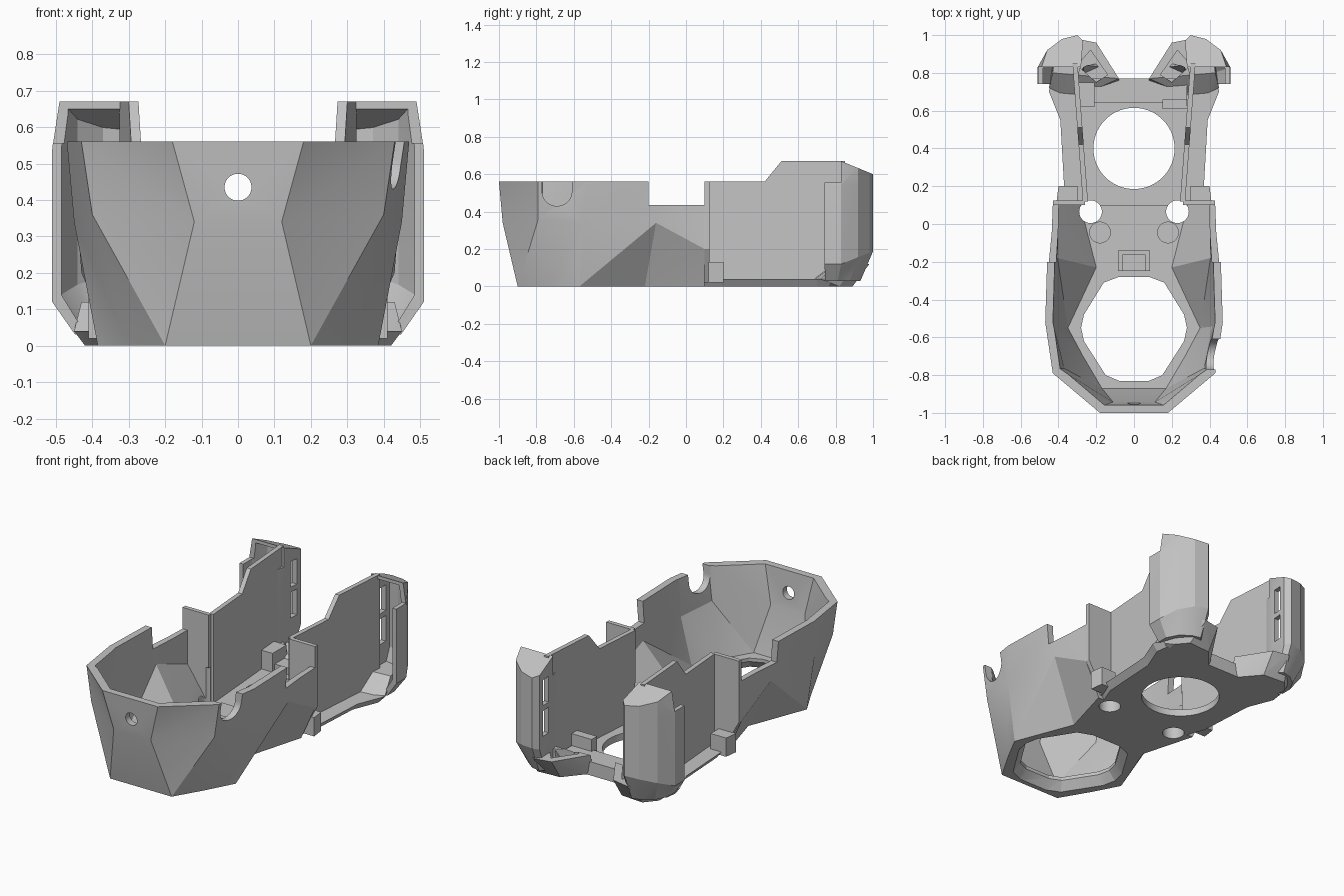
import bpy, bmesh, math
from mathutils import Vector

if "Cube" in bpy.data.objects:
    bpy.data.objects.remove(bpy.data.objects["Cube"], do_unlink=True)

GREY = (0.55, 0.55, 0.55, 1)
mat = bpy.data.materials.new("Light grey plastic")
mat.use_nodes = True
mat.diffuse_color = GREY
mat.node_tree.nodes["Principled BSDF"].inputs["Base Color"].default_value = GREY


def finish(name, bm):
    bmesh.ops.recalc_face_normals(bm, faces=bm.faces)
    if bm.calc_volume(signed=True) < 0:
        bmesh.ops.reverse_faces(bm, faces=bm.faces)
    me = bpy.data.meshes.new(name)
    bm.to_mesh(me)
    bm.free()
    me.materials.append(mat)
    ob = bpy.data.objects.new(name, me)
    bpy.context.collection.objects.link(ob)
    return ob


def loft(name, rings):
    """Closed solid through rings of equal point count, facets mirrored about the middle."""
    bm = bmesh.new()
    vs = [[bm.verts.new(p) for p in ring] for ring in rings]
    n = len(vs[0])
    for a, b in zip(vs, vs[1:]):
        for i in range(n):
            j = (i + 1) % n
            if i < n // 2:
                tris = (a[i], a[j], b[j]), (a[i], b[j], b[i])
            else:
                tris = (a[i], a[j], b[i]), (a[j], b[j], b[i])
            for t in tris:
                bm.faces.new(t)
    bm.faces.new(vs[0])
    bm.faces.new(vs[-1])
    return finish(name, bm)


def hull(name, pts):
    bm = bmesh.new()
    for p in pts:
        bm.verts.new(p)
    bmesh.ops.convex_hull(bm, input=bm.verts)
    bmesh.ops.dissolve_limit(bm, angle_limit=0.01, verts=bm.verts, edges=bm.edges)
    return finish(name, bm)


def box(name, x, y, z):
    return hull(name, [(a, b, c) for a in x for b in y for c in z])


def rod(name, center, r, depth, axis="Z", seg=48):
    bm = bmesh.new()
    bmesh.ops.create_cone(bm, cap_ends=True, segments=seg, radius1=r, radius2=r, depth=depth)
    q = Vector((0, 0, 1)).rotation_difference(Vector([float(axis == a) for a in "XYZ"]))
    bm.transform(q.to_matrix().to_4x4())
    bmesh.ops.translate(bm, verts=bm.verts, vec=center)
    return finish(name, bm)


def both(half, z=None):
    """Mirror a half outline across x = 0 to a full ring."""
    pts = [p if len(p) == 3 else (*p, z) for p in half]
    return pts + [(-x, y, h) for x, y, h in reversed(pts)]


def build(ob, cutters=(), mirror=False):
    """Cut, mirror, apply, and shade."""
    for c in cutters:
        m = ob.modifiers.new("cut", "BOOLEAN")
        m.object, m.operation, m.solver = c, "DIFFERENCE", "EXACT"
        c.hide_render = True
    if mirror:
        ob.modifiers.new("mirror", "MIRROR").use_mirror_merge = False
    dg = bpy.context.evaluated_depsgraph_get()
    me = bpy.data.meshes.new_from_object(ob.evaluated_get(dg))
    ob.modifiers.clear()
    ob.data = me
    bpy.ops.object.select_all(action="DESELECT")
    ob.select_set(True)
    bpy.context.view_layer.objects.active = ob
    bpy.ops.object.shade_smooth_by_angle(angle=math.radians(18))


# Shared cutters: screw holes, round recesses, large round hole
holes = [rod("hole_cutter", (s * 0.23, 0.065, 0), 0.06, 0.5) for s in (-1, 1)]
recesses = [rod("recess_cutter", (s * 0.18, -0.045, 0.11), 0.055, 0.1) for s in (-1, 1)]
round_hole = rod("round_cutter", (0, 0.4, 0), 0.215, 0.5, seg=72)

# Faceted front bowl
top = [(0.18, -1), (0.43, -0.79), (0.47, -0.52), (0.46, -0.2), (0.43, 0.1)]
mid = [(0.12, -0.98, 0.34), (0.40, -0.79, 0.36), (0.45, -0.55, 0.34), (0.44, -0.16, 0.34), (0.43, 0.1, 0.2)]
low = [(0.2, -0.9), (0.3, -0.73), (0.385, -0.57), (0.25, -0.22), (0.34, 0.1)]
bowl = loft("front_bowl", [both(low, 0), both(mid), both(top, 0.56)])


def inset(ring):
    out = [(p[0] * 0.92, -0.45 + (p[1] + 0.45) * 0.93, *p[2:]) for p in ring]
    out[-1] = (out[-1][0], 0.2, *out[-1][2:])
    return out


inner_low = [(0.17, -0.87), (0.27, -0.7), (0.35, -0.55), (0.2, -0.23), (0.31, 0.2)]
cavity = loft("cavity_cutter", [both(inner_low, 0.07), both(inset(mid)), both(inset(top), 0.6)])

# Rounded six-sided nozzle opening, flared towards the bottom
hexa = [(0.08, -0.83), (0.15, -0.80), (0.265, -0.62), (0.28, -0.55), (0.265, -0.48), (0.16, -0.31), (0.08, -0.28)]


def hex_ring(s, z):
    return both([(x * s, -0.555 + (y + 0.555) * s) for x, y in hexa], z)


hex_hole = loft("hex_cutter", [hex_ring(1.18, -0.01), hex_ring(1, 0.05), hex_ring(1, 0.15)])
side_cut = box("side_cutter", (-1, 1), (-0.2, 0.3), (0.435, 0.8))
front_hole = rod("front_hole_cutter", (0, -0.97, 0.435), 0.037, 0.3, "Y")
notch = rod("notch_cutter", (0.43, -0.69, 0.51), 0.08, 0.2, "X")
notch_top = box("notch_top_cutter", (0.33, 0.53), (-0.77, -0.61), (0.51, 0.7))
build(bowl, [cavity, hex_hole, side_cut, front_hole, notch, notch_top] + holes + recesses)

# Rear floor with ledges
edge = [(0.24, -0.08), (0.33, 0.1), (0.37, 0.2), (0.39, 0.55), (0.45, 0.7), (0.44, 0.77)]
floor = loft("floor", [both([(x - 0.03, y) for x, y in edge], 0), both(edge, 0.04)])
build(floor, [round_hole] + holes)

# Rear crossbar, clips and bosses on the floor
build(box("rear_crossbar", (-0.28, 0.28), (0.64, 0.77), (0.01, 0.08)))
build(box("left_boss", (0.15, 0.28), (0.61, 0.66), (0.03, 0.15)))
build(box("right_boss", (-0.3, -0.21), (0.62, 0.75), (0.03, 0.15)))
clip = box("floor_clip", (-0.085, 0.085), (-0.25, -0.14), (0.03, 0.13))
build(clip, [box("clip_cutter", (-0.06, 0.06), (-0.3, -0.165), (0.09, 0.2)), hex_hole])

# Shoulder plates closing the bowl
shape = [(0.26, 0.02), (0.33, 0.02), (0.43, 0.2), (0.43, 0.56), (0.26, 0.56)]
build(hull("shoulder_plate", [(x, y, z) for x, z in shape for y in (0.1, 0.125)]), holes, True)
build(hull("ledge_post", [(x, y, z) for x, y in ((0.3, 0.12), (0.41, 0.12), (0.4, 0.2), (0.3, 0.2))
                          for z in (0.02, 0.13)]), holes, True)

# Tall side walls, spreading towards the back
wall = [(0.12, 0.02), (0.12, 0.56), (0.42, 0.56), (0.51, 0.67), (0.85, 0.67), (0.85, 0.02)]
build(loft("side_wall", [[(x + y * 0.075, y, z) for y, z in wall] for x in (0.235, 0.262)]), holes, True)

# Rear air ducts, hollow and open to the front
pod = [(0.28, 0.84), (0.31, 0.74), (0.51, 0.74), (0.51, 0.83), (0.46, 0.92), (0.38, 0.98), (0.30, 1.0), (0.27, 0.97)]
core = [(0.305, 0.86), (0.305, 0.7), (0.485, 0.7), (0.485, 0.82), (0.44, 0.9), (0.37, 0.955), (0.305, 0.97)]


def duct_rings(outline, gap):
    return [[(0.3 + (x - 0.3) * 0.7, 0.76 + (y - 0.76) * 0.72, 0.03 + gap) for x, y in outline],
            [(x, y, 0.12 + gap + max(0, y - 0.83) * 0.4) for x, y in outline],
            [(x, y, 0.54) for x, y in outline],
            [(min(x, 0.49 - gap), y, 0.67 - gap - (y - 0.83) * 0.41) for x, y in outline]]


duct = loft("rear_duct", duct_rings(pod, 0))
duct_cuts = [loft("duct_cutter", duct_rings(core, 0.02)),
             box("duct_front_cutter", (0.2, 0.6), (0.6, 0.83), (0.555, 0.8))]
duct_cuts += [box("slot_cutter", (0.2, 0.33), (0.88, 0.935), z) for z in ((0.24, 0.39), (0.42, 0.57))]
build(duct, duct_cuts, True)

# Low angled nozzles under the ducts
foot = [(0.08, 0.74), (0.37, 0.64), (0.40, 0.82), (0.34, 0.89), (0.2, 0.88)]
lip = [(0.08, 0.77), (0.2, 0.96), (0.3, 0.98), (0.42, 0.9), (0.43, 0.8)]
nozzle = hull("duct_nozzle", [(x, y, 0) for x, y in foot] + [(x, y, 0.12) for x, y in lip] + [(0.45, 0.72, 0.04)])
mouth = [(0.14, 0.79), (0.2, 0.75), (0.3, 0.84), (0.23, 0.92)]
opening = hull("mouth_cutter", [(x, y, z) for x, y in mouth for z in (0.05, 0.3)])
build(nozzle, [opening], True)
build(hull("nozzle_vane", [(0.17, 0.83, 0.03), (0.19, 0.85, 0.03), (0.28, 0.8, 0.03), (0.26, 0.79, 0.03),
                           (0.25, 0.84, 0.12), (0.27, 0.83, 0.12)]), (), True)

# Helpers are no longer needed
for ob in [o for o in bpy.data.objects if o.name.split(".")[0].endswith("_cutter")]:
    bpy.data.objects.remove(ob, do_unlink=True)
